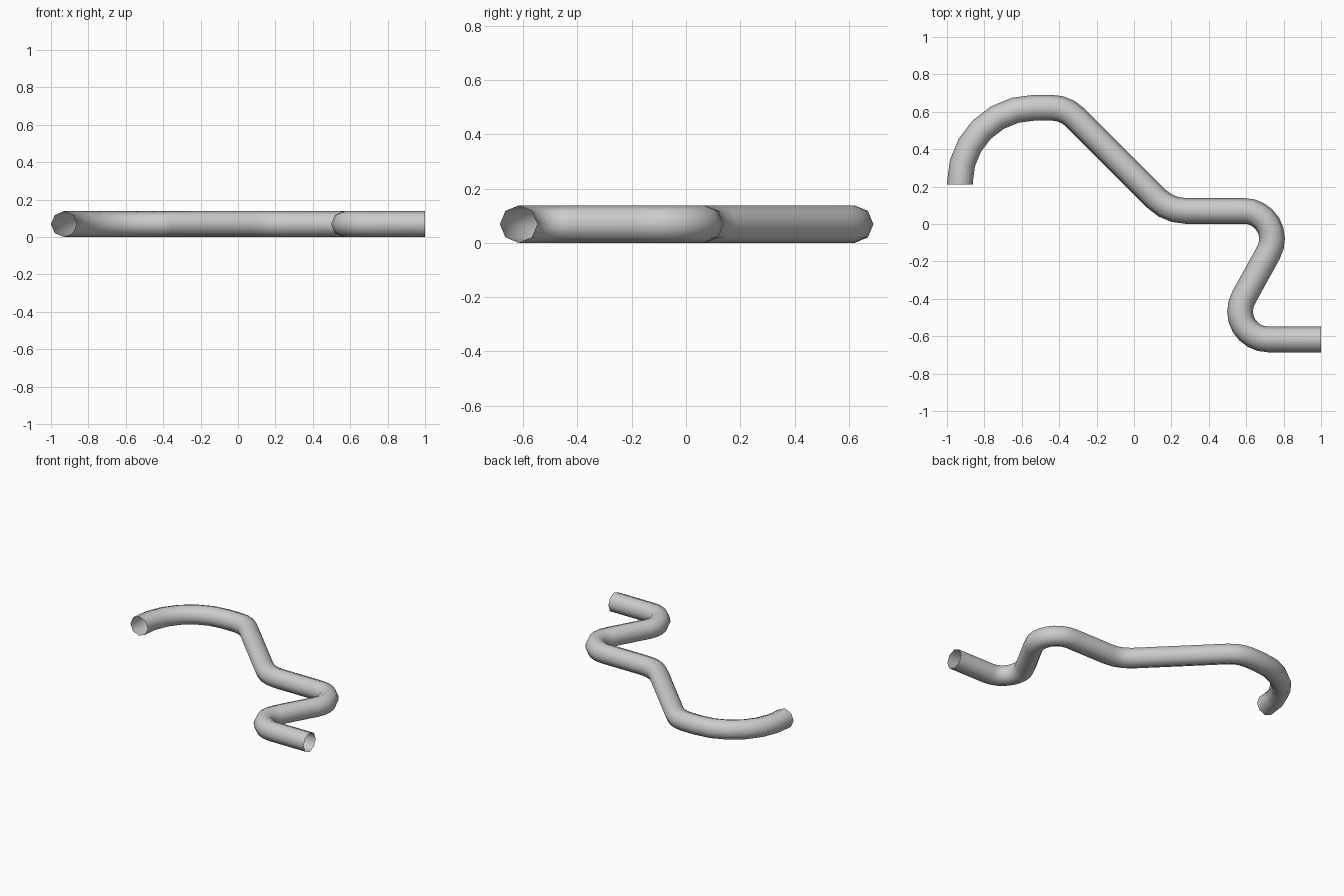
import bpy, bmesh, math
from mathutils import Vector

if "Cube" in bpy.data.objects:
    bpy.data.objects.remove(bpy.data.objects["Cube"])

RADIUS, SIDES = 0.069, 8
# Corner points of the centreline with the bend radius at each
CORNERS = [((-0.931, 0.21), 0), ((-0.931, 0.622), 0.40), ((-0.367, 0.622), 0.18),
           ((0.185, 0.07), 0.22), ((0.842, 0.07), 0.15), ((0.463, -0.617), 0.15),
           ((1.0, -0.617), 0)]


def bent_path(corners, step=math.radians(15)):
    """Round every inner corner; return points with their tangents."""
    pts = [Vector(c[0]) for c in corners]
    path = [(pts[0], (pts[1] - pts[0]).normalized())]
    for i in range(1, len(pts) - 1):
        a = (pts[i] - pts[i - 1]).normalized()
        b = (pts[i + 1] - pts[i]).normalized()
        turn = math.atan2(a.x * b.y - a.y * b.x, a.dot(b))
        r, side = corners[i][1], math.copysign(1, turn)
        start = pts[i] - a * r * math.tan(abs(turn) / 2)
        centre = start + Vector((-a.y, a.x)) * side * r
        n = max(2, round(abs(turn) / step))
        for k in range(n + 1):
            t = turn * k / n
            c, s = math.cos(t), math.sin(t)
            d = Vector((a.x * c - a.y * s, a.x * s + a.y * c))
            path.append((centre - Vector((-d.y, d.x)) * side * r, d))
    path.append((pts[-1], (pts[-1] - pts[-2]).normalized()))
    return path


# Open-ended bent pipe
bm = bmesh.new()
rings = []
for p, d in bent_path(CORNERS):
    ring = []
    for k in range(SIDES):
        a = 2 * math.pi * k / SIDES
        off = Vector((d.y, -d.x)) * RADIUS * math.cos(a)
        ring.append(bm.verts.new((p.x + off.x, p.y + off.y,
                                  RADIUS + RADIUS * math.sin(a))))
    rings.append(ring)
for r0, r1 in zip(rings, rings[1:]):
    for k in range(SIDES):
        j = (k + 1) % SIDES
        bm.faces.new((r0[k], r0[j], r1[j], r1[k]))
bmesh.ops.recalc_face_normals(bm, faces=bm.faces)
mesh = bpy.data.meshes.new("bent_pipe")
bm.to_mesh(mesh)
bm.free()
pipe = bpy.data.objects.new("bent_pipe", mesh)
bpy.context.collection.objects.link(pipe)
bpy.context.view_layer.objects.active = pipe
pipe.select_set(True)
bpy.ops.object.shade_smooth_by_angle(angle=math.radians(60))
